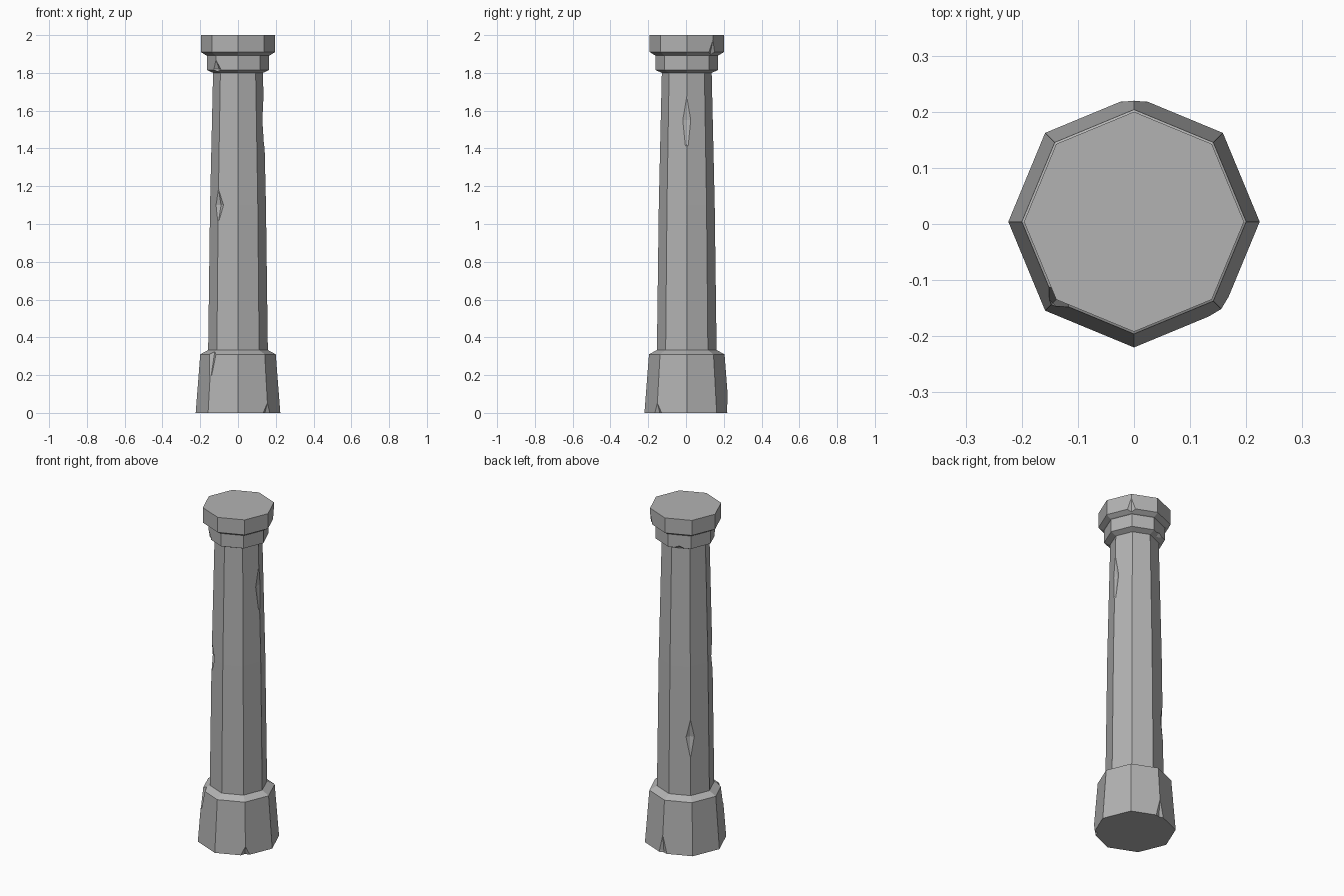
import bpy, bmesh
from math import cos, sin, radians
from mathutils import Matrix, Vector

cube = bpy.data.objects.get("Cube")
if cube:
    bpy.data.objects.remove(cube)

CENTRE_Y = 0.004

stone = bpy.data.materials.new("grey_stone")
stone.use_nodes = True
stone.diffuse_color = (0.45, 0.45, 0.45, 1)
stone.node_tree.nodes["Principled BSDF"].inputs["Base Color"].default_value = (0.45, 0.45, 0.45, 1)


def make_object(name, bm):
    bmesh.ops.recalc_face_normals(bm, faces=bm.faces)
    mesh = bpy.data.meshes.new(name)
    bm.to_mesh(mesh)
    bm.free()
    mesh.materials.append(stone)
    obj = bpy.data.objects.new(name, mesh)
    bpy.context.collection.objects.link(obj)
    return obj


def column_body(name, profile):
    """Stack eight-sided rings of (radius, height) into a closed solid."""
    bm = bmesh.new()
    rings = [[bm.verts.new((r * cos(radians(45 * i)), CENTRE_Y + r * sin(radians(45 * i)), z))
              for i in range(8)] for r, z in profile]
    bm.faces.new(rings[0])
    bm.faces.new(rings[-1])
    for low, high in zip(rings, rings[1:]):
        for i in range(8):
            j = (i + 1) % 8
            bm.faces.new((low[i], low[j], high[j], high[i]))
    return make_object(name, bm)


def chip_cutters(name, chips):
    """Diamond cutters: (corner angle, radius, height, depth, half width, half height)."""
    bm = bmesh.new()
    for angle, radius, z, depth, wide, tall in chips:
        place = (Matrix.Translation((0, CENTRE_Y, 0)) @ Matrix.Rotation(radians(angle), 4, 'Z')
                 @ Matrix.Translation((radius, 0, z)))
        pts = [(depth, 0, 0), (0, wide, 0), (-depth, 0, 0), (0, -wide, 0), (0, 0, tall), (0, 0, -tall)]
        v = [bm.verts.new(place @ Vector(p)) for p in pts]
        for i in range(4):
            j = (i + 1) % 4
            bm.faces.new((v[i], v[j], v[4]))
            bm.faces.new((v[j], v[i], v[5]))
    cutter = make_object(name, bm)
    cutter.hide_render = True
    cutter.hide_set(True)
    cutter.display_type = 'WIRE'
    return cutter


# Column: flared plinth, tapered shaft and two-step capital
column = column_body("column", [
    (0.224, 0), (0.2, 0.31), (0.158, 0.333),
    (0.148, 1.1), (0.132, 1.8),
    (0.165, 1.815), (0.165, 1.892), (0.172, 1.895),
    (0.196, 1.91), (0.196, 2.0),
])

# Broken corners
cutter = chip_cutters("chip_cutters", [
    # plinth
    (-45, 0.226, 0, 0.025, 0.05, 0.07),
    (90, 0.226, 0.01, 0.02, 0.06, 0.2),
    (225, 0.205, 0.32, 0.03, 0.06, 0.14),
    # shaft
    (0, 0.138, 1.55, 0.014, 0.06, 0.16),
    (225, 0.147, 1.1, 0.02, 0.06, 0.09),
    (135, 0.154, 0.68, 0.016, 0.06, 0.12),
    # capital
    (225, 0.166, 1.82, 0.025, 0.05, 0.05),
    (112, 0.157, 1.81, 0.025, 0.05, 0.02),
    (45, 0.198, 1.905, 0.022, 0.05, 0.075),
])
cut = column.modifiers.new("chips", 'BOOLEAN')
cut.operation = 'DIFFERENCE'
cut.solver = 'EXACT'
cut.object = cutter

# Apply the cut and discard the helper
bpy.context.view_layer.update()
carved = bpy.data.meshes.new_from_object(
    column.evaluated_get(bpy.context.evaluated_depsgraph_get()))
column.modifiers.clear()
column.data = carved
bpy.data.objects.remove(cutter)
